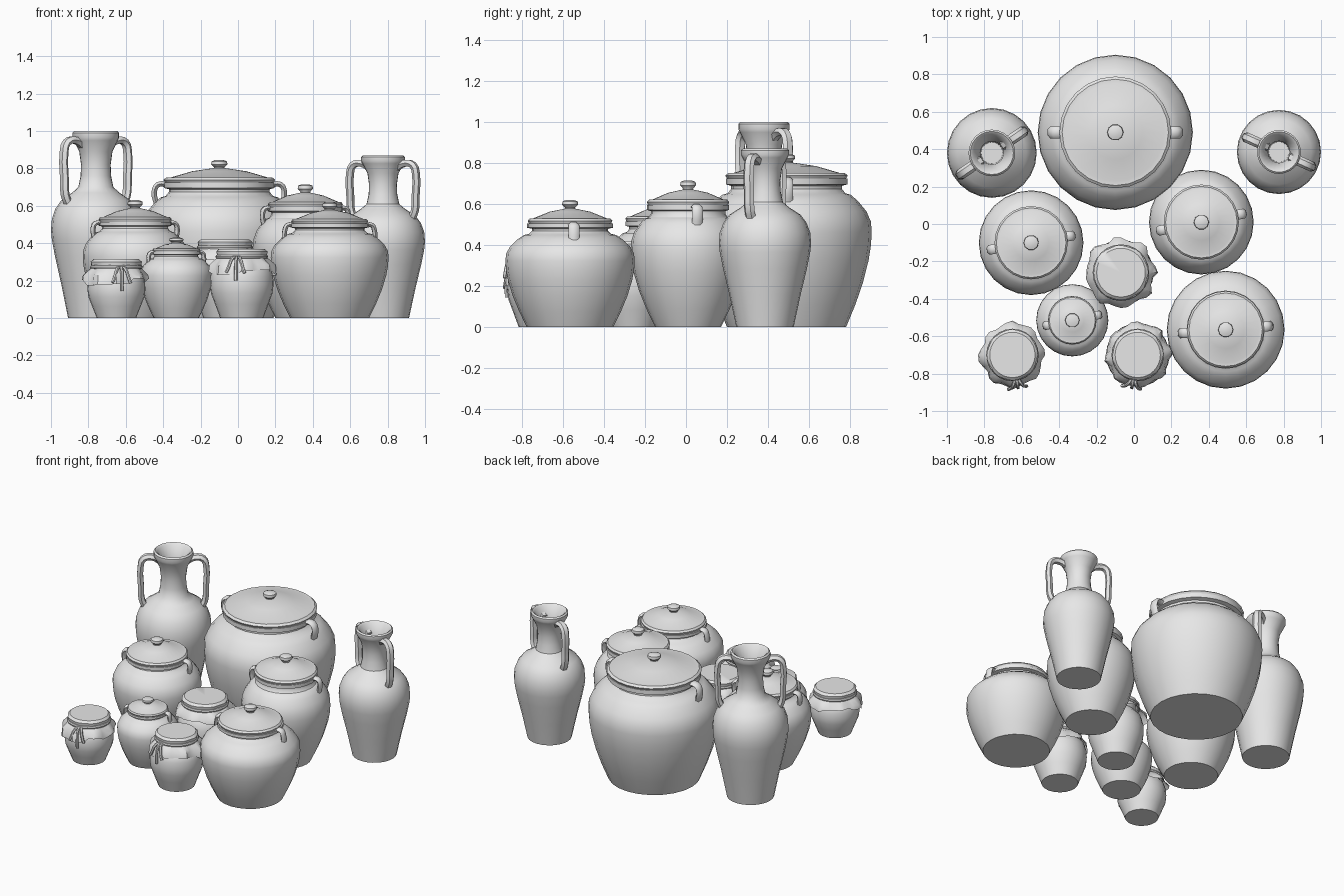
import bpy, bmesh, math, random
from mathutils import Vector, Matrix

random.seed(4)
if "Cube" in bpy.data.objects:
    bpy.data.objects.remove(bpy.data.objects["Cube"])

clay = bpy.data.materials.new("plain_grey_clay")
clay.use_nodes = True
grey = (0.8, 0.8, 0.8, 1)
clay.diffuse_color = grey
clay.node_tree.nodes["Principled BSDF"].inputs["Base Color"].default_value = grey


def finish(name, mesh, spot, angle=0, sharp=38):
    """Place a finished mesh, coloured and smoothed."""
    mesh.materials.clear()
    mesh.materials.append(clay)
    mesh.shade_smooth()
    mesh.set_sharp_from_angle(angle=math.radians(sharp))
    ob = bpy.data.objects.new(name, mesh)
    bpy.context.collection.objects.link(ob)
    ob.location = (*spot, 0)
    ob.rotation_euler.z = angle
    return ob


def lathe(name, profile, spot, sides=24, wobble=None):
    """Spin (radius, height) points; wobble(ring, side) may shift each point."""
    bm = bmesh.new()
    rings = []
    for k, (r, z) in enumerate(profile):
        if r == 0:
            rings.append([bm.verts.new((0, 0, z))] * sides)
            continue
        ring = []
        for i in range(sides):
            dr, dz = wobble(k, i) if wobble else (0, 0)
            a = math.tau * i / sides
            ring.append(bm.verts.new(((r + dr) * math.cos(a), (r + dr) * math.sin(a), z + dz)))
        rings.append(ring)
    for low, high in zip(rings, rings[1:]):
        for i in range(sides):
            j = (i + 1) % sides
            corners = list(dict.fromkeys((low[i], low[j], high[j], high[i])))
            bm.faces.new(corners)
    mesh = bpy.data.meshes.new(name)
    bm.to_mesh(mesh)
    bm.free()
    return finish(name, mesh, spot)


def tube(name, points, thick, spot, angle=0, flat=1.0):
    """Bent rod along smooth points, widened sideways by flat."""
    curve = bpy.data.curves.new(name, "CURVE")
    curve.dimensions = "3D"
    curve.bevel_depth = thick
    curve.bevel_resolution = 1
    curve.resolution_u = 3
    curve.use_fill_caps = True
    line = curve.splines.new("BEZIER")
    line.bezier_points.add(len(points) - 1)
    for p, co in zip(line.bezier_points, points):
        p.co = co
        p.handle_left_type = p.handle_right_type = "AUTO"
    helper = bpy.data.objects.new(name + "_path", curve)
    mesh = bpy.data.meshes.new_from_object(helper)
    bpy.data.objects.remove(helper)
    mesh.transform(Matrix.Diagonal((1, flat, 1, 1)))
    return finish(name, mesh, spot, angle, 50)


def lidded_pot(name, spot, wide, base, lid, height, top, angle):
    # Body: foot to belly, then belly to neck and lip
    belly = [(0, 0), (.15, .36), (.3, .66), (.45, .88), (.55, .97), (.64, 1), (.71, .97)]
    shoulder = [(.78, .82), (.85, .53), (.89, .3), (.9, .12), (.93, 0), (.95, 0), (.96, .18), (1, .18)]
    neck = lid * .93
    body = [(0, 0)]
    body += [(base + (wide - base) * t, height * f) for f, t in belly]
    body += [(neck + (wide - neck) * t, height * f) for f, t in shoulder]
    body += [(neck, height), (0, height)]
    lathe(name + "_body", body, spot)

    # Lid: rim, shallow cone and a knob
    rise = top - height
    peak = height + rise * .68
    lathe(name + "_lid", [(0, height), (lid, height), (lid * 1.03, height + rise * .12),
                          (lid * .98, height + rise * .22), (lid * .9, height + rise * .22),
                          (lid * .5, height + rise * .5), (0, peak)], spot)
    k = .035 + .03 * lid
    lathe(name + "_knob", [(k * .6, peak - .02), (k * .65, peak), (k, peak + rise * .12),
                           (k * .95, top - rise * .06), (k * .5, top), (0, top)], spot, 10)

    # Two small loop handles under the rim
    t = .008 + .03 * lid
    for side, turn in (("left", 0), ("right", math.pi)):
        tube(f"{name}_{side}_handle",
             [(neck, 0, height * .98), (lid * 1.13, 0, height * .985),
              (lid * 1.2, 0, height * .93), (neck + (wide - neck) * .45, 0, height * .84)],
             t, spot, angle + turn, 1.9)


def amphora(name, spot, wide, tall, angle):
    # Body with a hollow, flared neck
    shape = [(0, 0), (.62, 0), (.77, .18), (.91, .33), (.98, .42), (1, .47), (.98, .53),
             (.9, .585), (.77, .63), (.53, .67), (.39, .7), (.34, .76), (.33, .82), (.37, .89),
             (.49, .95), (.52, .965), (.52, .99), (.48, 1), (.42, .99), (.26, .89), (.24, .7), (0, .7)]
    lathe(name + "_body", [(r * wide, z * tall) for r, z in shape], spot)

    # Tall ear handles
    arc = [(.3, .915), (.55, .95), (.78, .94), (.86, .88), (.85, .75), (.83, .66), (.74, .61)]
    for side, turn in (("left", 0), ("right", math.pi)):
        tube(f"{name}_{side}_handle", [(r * wide, 0, z * tall) for r, z in arc],
             .09 * wide, spot, angle + turn, 1.35)


def cloth_jar(name, spot, wide, base, cap, top, tassel):
    # Round jar
    shape = [(0, 0), (.2, .5), (.36, .9), (.48, 1), (.6, .96), (.72, .75)]
    neck = cap * .88
    body = [(0, 0)] + [(base + (wide - base) * t, top * f) for f, t in shape]
    lathe(name + "_body", body + [(neck, top * .82), (neck, top * .95)], spot)

    # Cloth cover: flat top, tied waist and ruffled skirt
    sides = 32
    folds = [random.uniform(-1, 1) for _ in range(sides)]
    loose = [0, 0, .003, .003, .01, .017, .015]

    def ruffle(ring, i):
        wave = (folds[i] + (1 if i % 4 < 2 else -1)) * .5
        drop = -.028 * folds[i // 3] if ring == 6 else 0
        return loose[ring] * wave, drop

    lathe(name + "_cloth",
          [(0, top), (cap * .93, top), (cap * 1.04, top - .014), (cap, top - .045),
           (cap * 1.1, top - .06), (cap * 1.27, top - .085), (cap * 1.32, top - .118)],
          spot, sides, ruffle)

    # Tie cord around the waist
    lathe(name + "_cord",
          [(cap, top - .052), (cap * 1.06, top - .05), (cap * 1.08, top - .042),
           (cap * 1.05, top - .034), (cap, top - .032)], spot)

    # Knot with hanging cord ends
    if tassel is not None:
        for n, lean in enumerate((-.045, .0, .04)):
            tube(f"{name}_cord_end_{n + 1}",
                 [(cap, lean * .2, top - .045), (cap * 1.22, lean * .5, top - .05),
                  (cap * 1.36, lean, top - .11), (cap * 1.36, lean * 1.2, top - .17 + abs(lean))],
                 .009, spot, tassel)


# Storage pots with lids
lidded_pot("large_pot", (-.10, .49), .415, .29, .29, .725, .845, 0)
lidded_pot("left_pot", (-.55, -.10), .28, .17, .19, .515, .63, .17)
lidded_pot("right_pot", (.36, .01), .28, .16, .195, .595, .715, .2)
lidded_pot("front_pot", (.49, -.565), .315, .21, .20, .505, .62, .08)
lidded_pot("small_pot", (-.33, -.515), .193, .12, .125, .355, .43, .2)

# Tall two-handled jars
amphora("tall_amphora", (-.76, .38), .24, 1.0, .6)
amphora("short_amphora", (.775, .385), .225, .87, -.42)

# Jars tied with cloth
cloth_jar("left_cloth_jar", (-.65, -.70), .155, .105, .13, .315, -1.4)
cloth_jar("front_cloth_jar", (.02, -.70), .17, .115, .13, .37, -1.75)
cloth_jar("back_cloth_jar", (-.07, -.26), .175, .115, .14, .42, None)
